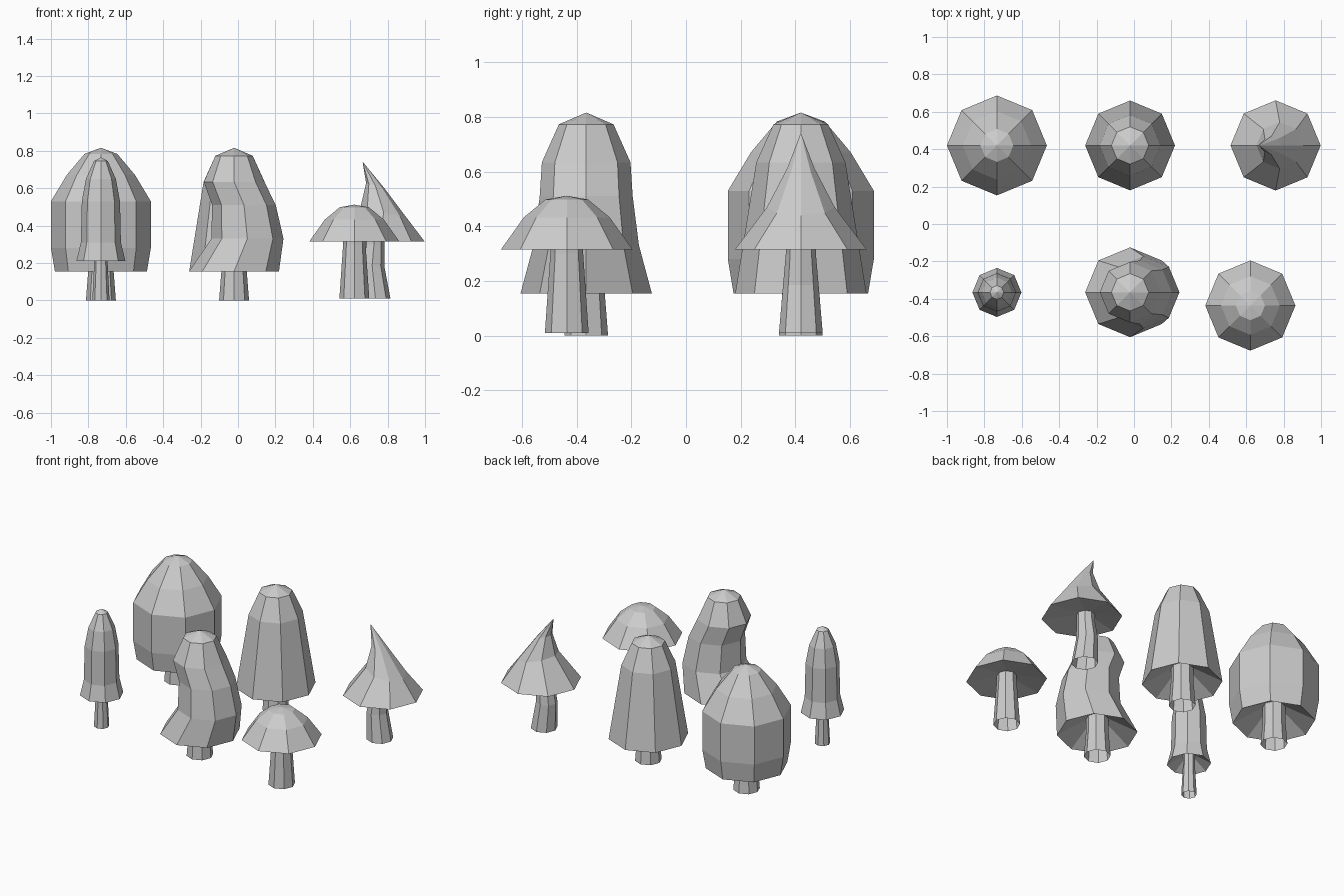
import bpy, bmesh
from math import cos, sin, pi

if "Cube" in bpy.data.objects:
    bpy.data.objects.remove(bpy.data.objects["Cube"])

SIDES = 8


def loft(name, x, y, rings, tip=None):
    """Skin eight-sided rings (radius, z, x offset, tilt) from the bottom up, closed by an optional tip (x offset, z)."""
    bm = bmesh.new()
    loops = []
    for ring in rings:
        r, z, dx, tilt = (tuple(ring) + (0, 0))[:4]
        loop = []
        for k in range(SIDES):
            a = 2 * pi * k / SIDES
            loop.append(bm.verts.new((dx + r * cos(a), r * sin(a), z - tilt * cos(a))))
        loops.append(loop)
    for low, high in zip(loops, loops[1:]):
        for k in range(SIDES):
            n = (k + 1) % SIDES
            bm.faces.new((low[k], low[n], high[n], high[k]))
    if tip:
        top = bm.verts.new((tip[0], 0, tip[1]))
        for k in range(SIDES):
            bm.faces.new((loops[-1][k], loops[-1][(k + 1) % SIDES], top))
    mesh = bpy.data.meshes.new(name)
    bm.to_mesh(mesh)
    bm.free()
    obj = bpy.data.objects.new(name, mesh)
    obj.location = (x, y, 0)
    bpy.context.collection.objects.link(obj)
    return obj


def mushroom(kind, x, y, cap, tip, stem, recess):
    # the underside of the cap rises from the rim to meet the stem
    gill_z = cap[0][1] + recess
    top = (tuple(stem[-1]) + (0, 0))[:4]
    underside = (top[0] * 0.98, gill_z, top[2], 0)
    loft(kind + "_cap", x, y, [underside] + cap, tip)
    # open-bottomed stem, running up to the underside
    loft(kind + "_stem", x, y, stem + [(top[0], gill_z, top[2])])


straight_stem = [(0.08, 0.0), (0.068, 0.155)]

# broad egg-shaped mushroom
mushroom("egg_mushroom", -0.733, 0.42,
         [(0.246, 0.155), (0.267, 0.28), (0.267, 0.53), (0.183, 0.67), (0.088, 0.783)],
         (0, 0.816), straight_stem, 0.1)

# tall bell-shaped mushroom
mushroom("bell_mushroom", -0.021, 0.42,
         [(0.24, 0.155), (0.163, 0.634), (0.1, 0.773)],
         (0, 0.816), straight_stem, 0.1)

# crooked bell-shaped mushroom
mushroom("crooked_mushroom", -0.021, -0.365,
         [(0.24, 0.155), (0.193, 0.33, 0.071), (0.17, 0.51, 0.053),
          (0.162, 0.634), (0.1, 0.773)],
         (0, 0.816), straight_stem, 0.1)

# small slender mushroom
mushroom("slender_mushroom", -0.733, -0.366,
         [(0.131, 0.21), (0.107, 0.31), (0.102, 0.53), (0.08, 0.65), (0.037, 0.745)],
         (0, 0.765), [(0.046, 0.0), (0.036, 0.2)], 0.06)

# parasol mushroom
mushroom("parasol_mushroom", 0.622, -0.436,
         [(0.241, 0.315), (0.157, 0.433), (0.078, 0.498)],
         (0, 0.512), [(0.08, 0.01), (0.06, 0.3)], 0.03)

# pointed-hat mushroom with a leaning tip and a bent stem
mushroom("pointed_mushroom", 0.757, 0.42,
         [(0.241, 0.315), (0.124, 0.47, 0.022, 0.03), (0.05, 0.612, -0.022, 0.015)],
         (-0.091, 0.742),
         [(0.08, 0.01, -0.022), (0.065, 0.185, -0.04), (0.055, 0.3, -0.03)], 0.03)
